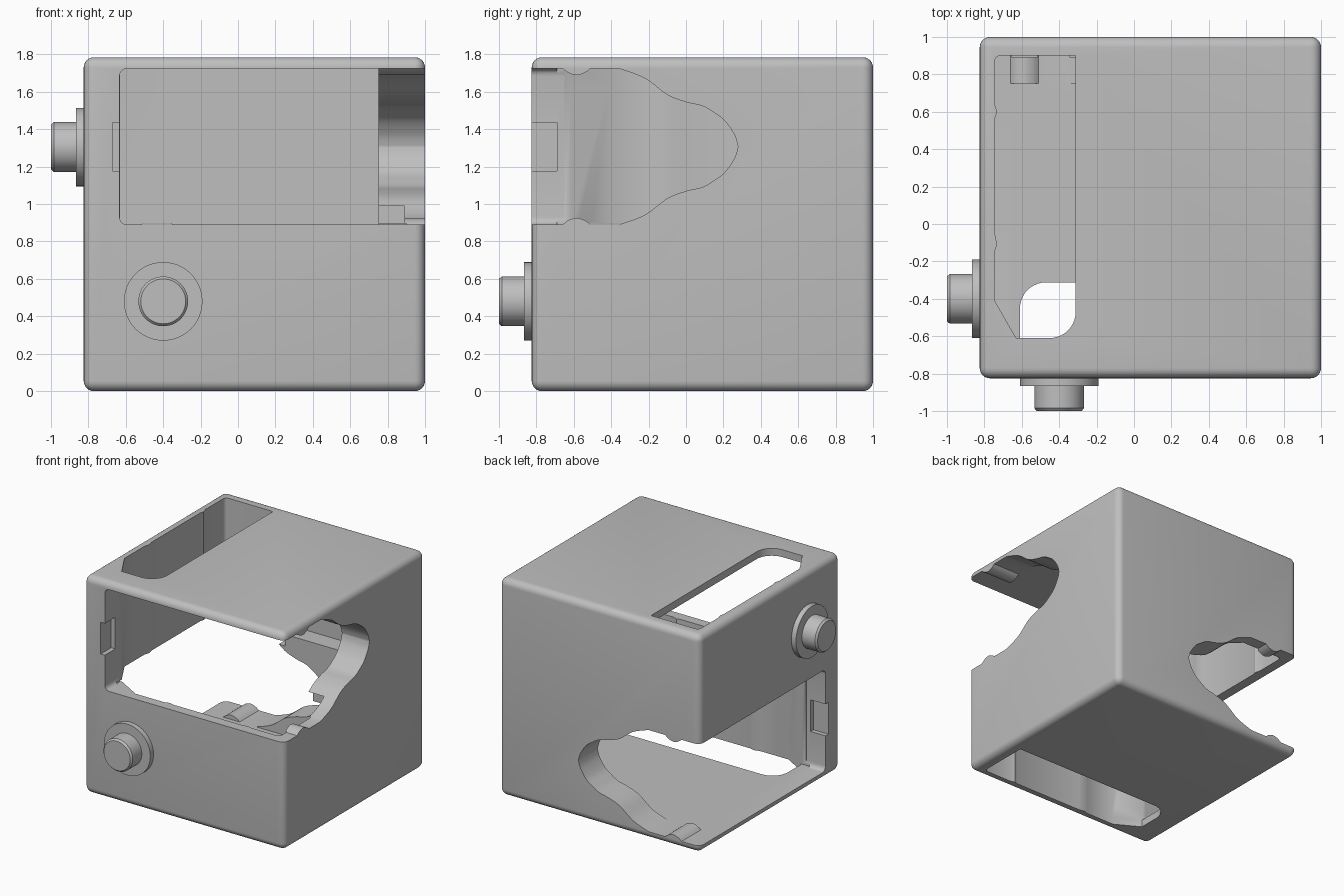
import bpy
import bmesh
import math
from mathutils import Matrix, Vector

cube = bpy.data.objects.get("Cube")
if cube:
    bpy.data.objects.remove(cube, do_unlink=True)

H = 1.785                       # body height
LO, HI = -0.825, 1.0            # body extent in x and y
FLOOR, CEIL = 0.89, 1.725       # upper bay
MID = (FLOOR + CEIL) / 2
HALF = (CEIL - FLOOR) / 2

# Half turn about the x = y diagonal: carries the upper bay onto the lower bay
TURN = Matrix(((0, 1, 0, 0), (1, 0, 0, 0), (0, 0, -1, H), (0, 0, 0, 1)))
STRAIGHT = Matrix.Identity(4)

gray = bpy.data.materials.new("plain_gray")
gray.use_nodes = True
gray.diffuse_color = (0.52, 0.52, 0.52, 1)
gray.node_tree.nodes["Principled BSDF"].inputs["Base Color"].default_value = (0.52, 0.52, 0.52, 1)


def finish(name, bm):
    bmesh.ops.recalc_face_normals(bm, faces=bm.faces[:])
    mesh = bpy.data.meshes.new(name)
    bm.to_mesh(mesh)
    bm.free()
    mesh.materials.append(gray)
    obj = bpy.data.objects.new(name, mesh)
    bpy.context.collection.objects.link(obj)
    return obj


def prism(name, outline, axis, a, b, turn=STRAIGHT):
    """Extrude a 2D outline from a to b along the given axis."""
    place = {"x": lambda u, v, t: (t, u, v),
             "y": lambda u, v, t: (u, t, v),
             "z": lambda u, v, t: (u, v, t)}[axis]
    bm = bmesh.new()
    ends = [[bm.verts.new(turn @ Vector(place(u, v, t))) for u, v in outline] for t in (a, b)]
    for ring in ends:
        bm.faces.new(ring)
    n = len(outline)
    for i in range(n):
        j = (i + 1) % n
        bm.faces.new((ends[0][i], ends[0][j], ends[1][j], ends[1][i]))
    return finish(name, bm)


def rect(u0, u1, v0, v1):
    return [(u0, v0), (u1, v0), (u1, v1), (u0, v1)]


def arc(cu, cv, r, start, end, steps=10):
    return [(cu + r * math.cos(math.radians(start + (end - start) * i / steps)),
             cv + r * math.sin(math.radians(start + (end - start) * i / steps)))
            for i in range(steps + 1)]


def smooth_path(pts, steps=5):
    """Catmull-Rom curve through the points."""
    p = [Vector(q) for q in pts]
    p = [p[0]] + p + [p[-1]]
    out = []
    for a, b, c, d in zip(p, p[1:], p[2:], p[3:]):
        for i in range(steps):
            t = i / steps
            out.append(tuple(0.5 * (2 * b + (c - a) * t + (2 * a - 5 * b + 4 * c - d) * t * t
                                    + (3 * b - a - 3 * c + d) * t ** 3)))
    return out


# Side opening outline in y and height above the bay's middle, with retaining bumps
edge = [(-1.0, HALF)]
edge += smooth_path([(-0.66, HALF), (-0.63, 0.395), (-0.585, 0.382), (-0.54, 0.395), (-0.51, HALF)], 4)
edge += [(-0.51, HALF)]
edge += smooth_path([(-0.36, HALF), (-0.22, 0.365), (-0.1, 0.277), (0.0, 0.238), (0.09, 0.216),
                     (0.155, 0.178), (0.21, 0.135), (0.26, 0.06), (0.278, 0.0)])
side_outline = [(y, MID + h) for y, h in edge] + [(0.278, MID)]
side_outline += [(y, MID - h) for y, h in reversed(edge)]

# Bay floor plan with the slanted lip, and the slot that follows the same wall
wall = [(-0.63, -0.61), (-0.745, -0.41), (-0.745, -0.15), (-0.732, -0.11), (-0.742, -0.06),
        (-0.742, 0.57), (-0.732, 0.6), (-0.745, 0.64)]
wall += arc(-0.715, 0.87, 0.03, 180, 90, 4)
bay_plan = [(-0.63, -0.69)] + wall + [(0.75, 0.9), (0.75, -0.69)]
slot_plan = wall + [(-0.312, 0.9)] + arc(-0.452, -0.47, 0.14, 0, -90)

# Front window with rounded left corners
r = 0.04
window = arc(-0.633 + r, CEIL - r, r, 90, 180, 5) + arc(-0.633 + r, FLOOR + r, r, 180, 270, 5)
window += [(0.75, FLOOR), (0.75, CEIL)]

# Rounded body
body = prism("case_body", rect(LO, HI, LO, HI), "z", 0, H)
bevel = body.modifiers.new("rounded_edges", "BEVEL")
bevel.width = 0.055
bevel.segments = 6

# Cuts for both bays
cutters = []
for tag, turn in (("upper", STRAIGHT), ("lower", TURN)):
    cutters += [
        prism(tag + "_bay", bay_plan, "z", FLOOR, CEIL, turn),
        prism(tag + "_window", window, "y", -1.0, -0.65, turn),
        prism(tag + "_side_opening", side_outline, "x", 0.7, 1.2, turn),
        prism(tag + "_slot", slot_plan, "z", CEIL - 0.1, H + 0.1, turn),
        prism(tag + "_latch_notch", rect(-0.9, -0.69, MID - 0.13, MID + 0.13), "x", -0.67, -0.6, turn),
        prism(tag + "_ledge_relief", rect(-0.735, -0.1, 0.85, 0.99), "x", 0.7, 0.89, turn),
    ]
for c in cutters:
    c.hide_render = True
    cut = body.modifiers.new(c.name, "BOOLEAN")
    cut.operation = "DIFFERENCE"
    cut.solver = "EXACT"
    cut.object = c

depsgraph = bpy.context.evaluated_depsgraph_get()
carved = bpy.data.meshes.new_from_object(body.evaluated_get(depsgraph))
body.modifiers.clear()
body.data = carved
for c in cutters:
    bpy.data.objects.remove(c, do_unlink=True)
carved.materials.clear()
carved.materials.append(gray)


def turned_button(name, profile, turn):
    """Lathe a (radius, y) profile around the button axis."""
    bm = bmesh.new()
    pts = [bm.verts.new((-0.4 + rad, y, 0.48)) for rad, y in profile]
    edges = [bm.edges.new(pair) for pair in zip(pts, pts[1:])]
    bmesh.ops.spin(bm, geom=pts + edges, cent=(-0.4, 0, 0.48), axis=(0, 1, 0),
                   angle=math.tau, steps=48)
    bmesh.ops.remove_doubles(bm, verts=bm.verts[:], dist=0.0001)
    bmesh.ops.transform(bm, matrix=turn, verts=bm.verts[:])
    return finish(name, bm)


# Button with its collar, on the front and on the right
parts = [body]
for tag, turn in (("front", STRAIGHT), ("right", TURN)):
    parts.append(turned_button(tag + "_button_collar",
                               [(0, -0.8), (0.21, -0.8), (0.21, -0.867), (0, -0.867)], turn))
    parts.append(turned_button(tag + "_button",
                               [(0, -0.85), (0.133, -0.85), (0.133, -0.985),
                                (0.12, -1.0), (0, -1.0)], turn))

bpy.ops.object.select_all(action="DESELECT")
for p in parts:
    p.select_set(True)
bpy.context.view_layer.objects.active = body
bpy.ops.object.shade_smooth_by_angle(angle=math.radians(32))
